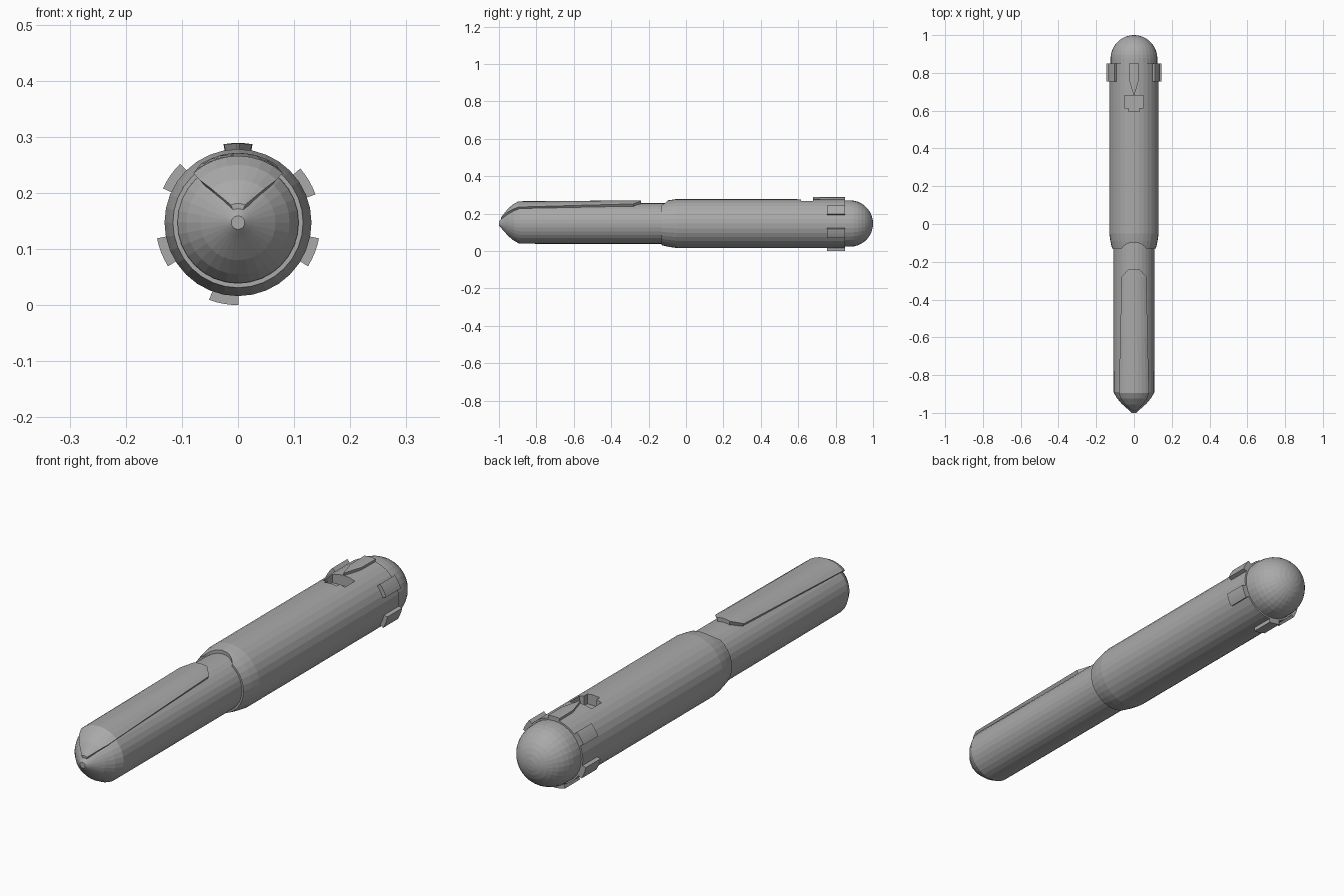
import bpy, bmesh, math

if "Cube" in bpy.data.objects:
    bpy.data.objects.remove(bpy.data.objects["Cube"])

ZC = 0.147      # height of the long axis
SEG = 32

grey = bpy.data.materials.new("plain grey")
grey.diffuse_color = (0.4, 0.4, 0.4, 1)
grey.use_nodes = True
grey.node_tree.nodes["Principled BSDF"].inputs["Base Color"].default_value = grey.diffuse_color


def finish(name, bm):
    bmesh.ops.recalc_face_normals(bm, faces=bm.faces)
    me = bpy.data.meshes.new(name)
    bm.to_mesh(me)
    bm.free()
    me.materials.append(grey)
    ob = bpy.data.objects.new(name, me)
    bpy.context.collection.objects.link(ob)
    return ob


def loft(name, rings):
    """Closed solid through matching closed rings of points."""
    bm = bmesh.new()
    vs = [[bm.verts.new(p) for p in ring] for ring in rings]
    n = len(vs[0])
    for a, b in zip(vs, vs[1:]):
        for i in range(n):
            j = (i + 1) % n
            bm.faces.new((a[i], a[j], b[j], b[i]))
    bm.faces.new(vs[0])
    bm.faces.new(vs[-1])
    return finish(name, bm)


def polar(r, deg, y):
    a = math.radians(deg)
    return (r * math.cos(a), y, ZC + r * math.sin(a))


def lathe(name, profile):
    """Turned solid along y from (y, radius) points."""
    return loft(name, [[polar(r, 360 * i / SEG, y) for i in range(SEG)]
                       for y, r in profile])


def curved_plate(name, stations, mid=90, n=8):
    """Plate wrapped on the barrel from (y, half angle, inner r, outer r)."""
    rings = []
    for y, h, r0, r1 in stations:
        angs = [mid - h + 2 * h * i / n for i in range(n + 1)]
        rings.append([polar(r1, a, y) for a in angs] +
                     [polar(r0, a, y) for a in reversed(angs)])
    return loft(name, rings)


def prism(name, outline, z0, z1):
    return loft(name, [[(x, y, z) for x, y in outline] for z in (z0, z1)])


def cut(target, cutter):
    mod = target.modifiers.new("cut", 'BOOLEAN')
    mod.operation = 'DIFFERENCE'
    mod.solver = 'EXACT'
    mod.object = cutter
    bpy.context.view_layer.objects.active = target
    bpy.ops.object.modifier_apply(modifier=mod.name)
    bpy.data.objects.remove(cutter)


# Front grip with pointed nose
lathe("front_grip", [(-1, 0.012), (-0.985, 0.028), (-0.95, 0.067), (-0.92, 0.092),
                     (-0.89, 0.108), (0.0, 0.109)])

# Raised plate along the top of the grip, running down over the nose
curved_plate("grip_plate", [(-0.988, 22, 0.02, 0.034), (-0.955, 38, 0.055, 0.076),
                            (-0.925, 42, 0.08, 0.103), (-0.895, 42, 0.1, 0.119),
                            (-0.6, 37, 0.1, 0.121), (-0.28, 32, 0.1, 0.124),
                            (-0.24, 14, 0.1, 0.124)])

# Main barrel with scalloped front edge and a stepped pocket
barrel = lathe("main_barrel", [(-0.13, 0.116), (-0.09, 0.125), (-0.05, 0.131),
                               (0.85, 0.131)])
scallop = [(0.065 * math.cos(a), -0.14 + 0.042 * math.sin(a))
           for a in (2 * math.pi * i / 24 for i in range(24))]
cut(barrel, prism("scallop_cutter", scallop, 0.2, 0.35))
half = [(0.05, 0.68), (0.05, 0.615), (0.028, 0.615), (0.028, 0.595)]
pocket = half + [(-x, y) for x, y in reversed(half)]
cut(barrel, prism("pocket_cutter", pocket, 0.235, 0.35))

# Rounded end cap
lathe("end_cap", [(0.84, 0.124), (0.876, 0.124)] +
      [(0.876 + 0.124 * math.sin(math.radians(t)), 0.124 * math.cos(math.radians(t)))
       for t in (10, 20, 30, 40, 50, 60, 70, 80, 89)])

# Tabs around the collar
for i, mid in enumerate((30.5, -21.5, -100, 201.5, 145)):
    curved_plate(f"collar_tab_{i + 1}", [(0.755, 10.5, 0.12, 0.147),
                                         (0.85, 10.5, 0.12, 0.147)], mid, 4)

# Pointer on top of the collar
curved_plate("top_pointer", [(0.68, 0.6, 0.12, 0.141), (0.76, 10, 0.12, 0.142),
                             (0.85, 10.5, 0.12, 0.142)], 90, 4)
